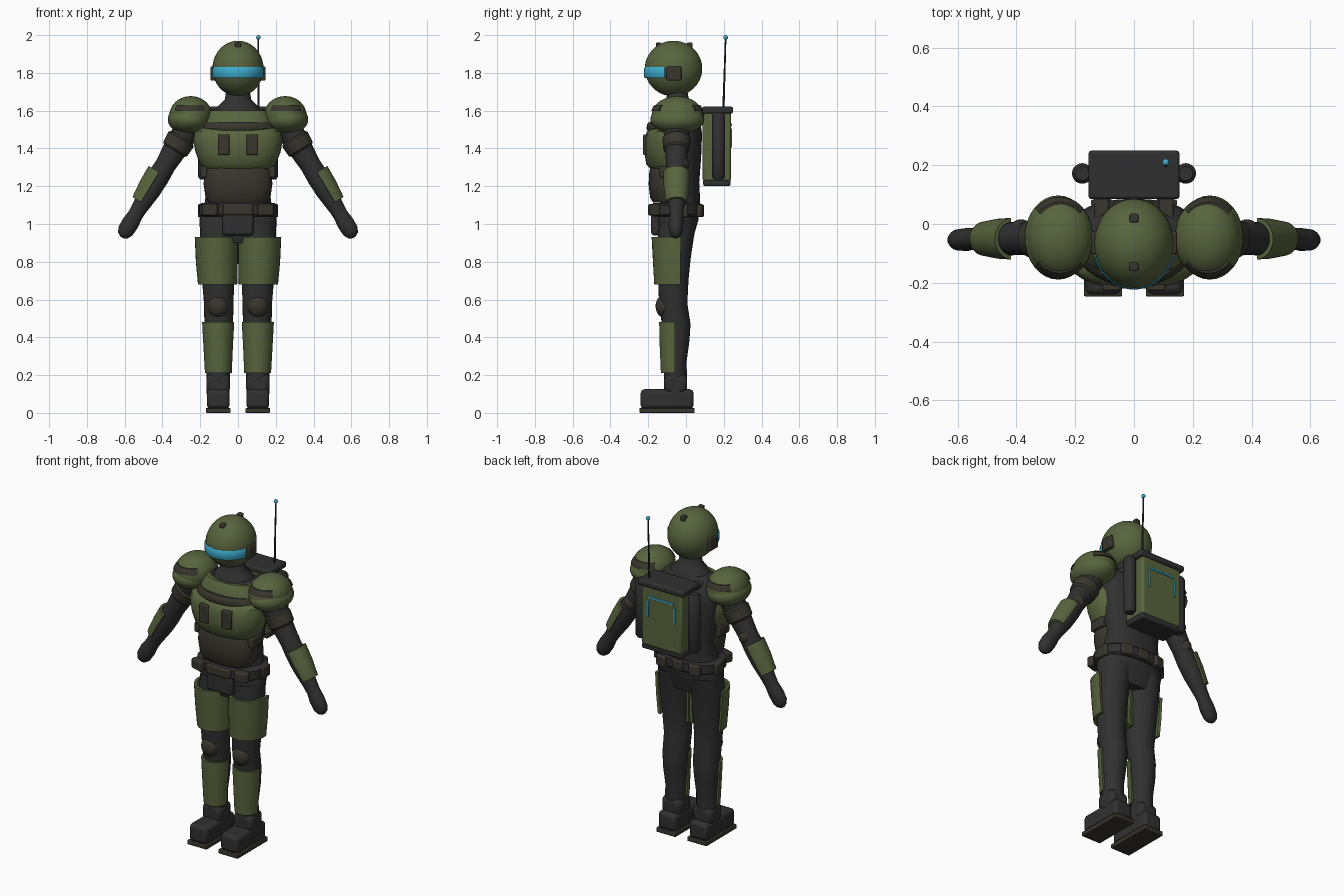
import bpy, bmesh, math
from mathutils import Matrix, Vector


def material(name, rgb):
    m = bpy.data.materials.new(name)
    m.diffuse_color = (*rgb, 1)
    return m


GREEN = material("olive_green", (0.098, 0.130, 0.048))
BLACK = material("suit_black", (0.030, 0.030, 0.031))
BROWN = material("dark_trim", (0.040, 0.037, 0.026))
CYAN = material("glow_cyan", (0.045, 0.42, 0.62))


def finish(name, bm, mat, matrix=None, bevel=0):
    bmesh.ops.recalc_face_normals(bm, faces=bm.faces)
    me = bpy.data.meshes.new(name)
    bm.to_mesh(me)
    bm.free()
    me.materials.append(mat)
    ob = bpy.data.objects.new(name, me)
    bpy.context.collection.objects.link(ob)
    if matrix:
        ob.matrix_world = matrix
    if bevel:
        mod = ob.modifiers.new("bevel", "BEVEL")
        mod.width, mod.segments = bevel, 2
    bpy.context.view_layer.objects.active = ob
    ob.select_set(True)
    bpy.ops.object.shade_smooth_by_angle(angle=math.radians(40))
    ob.select_set(False)
    return ob


def skin(name, rings, mat, matrix=None):
    """Bridge closed rings of points and cap both ends."""
    bm = bmesh.new()
    vs = [[bm.verts.new(p) for p in r] for r in rings]
    n = len(vs[0])
    for a, b in zip(vs, vs[1:]):
        for i in range(n):
            bm.faces.new((a[i], a[(i + 1) % n], b[(i + 1) % n], b[i]))
    bm.faces.new(vs[0])
    bm.faces.new(vs[-1])
    return finish(name, bm, mat, matrix)


def oval(z, cx, cy, rx, ry, a, k=1.0):
    c, s = math.cos(a), math.sin(a)
    return (cx + rx * math.copysign(abs(c) ** k, c), cy + ry * math.copysign(abs(s) ** k, s), z)


def loft(name, secs, mat, matrix=None, k=1.0, n=32):
    """Sections are (z, cx, cy, rx, ry); k below 1 squares the oval."""
    return skin(name, [[oval(*s, 2 * math.pi * i / n, k) for i in range(n)] for s in secs], mat, matrix)


def shell(name, secs, mid, half, thick, mat, matrix=None, n=20):
    """Curved plate covering the arc mid +- half (degrees)."""
    arc = [math.radians(mid - half + 2 * half * i / n) for i in range(n + 1)]
    rings = []
    for z, cx, cy, rx, ry in secs:
        rings.append([oval(z, cx, cy, rx, ry, a) for a in arc]
                     + [oval(z, cx, cy, rx - thick, ry - thick, a) for a in reversed(arc)])
    return skin(name, rings, mat, matrix)


def ball(name, loc, r, mat, u=32, v=20):
    bm = bmesh.new()
    bmesh.ops.create_uvsphere(bm, u_segments=u, v_segments=v, radius=1)
    bmesh.ops.scale(bm, vec=r, verts=bm.verts)
    return finish(name, bm, mat, Matrix.Translation(loc))


def box(name, loc, size, mat, bevel=0.008, rot=0):
    bm = bmesh.new()
    bmesh.ops.create_cube(bm, size=1)
    bmesh.ops.scale(bm, vec=size, verts=bm.verts)
    return finish(name, bm, mat, Matrix.Translation(loc) @ Matrix.Rotation(rot, 4, "Z"), bevel)


# Helmet, visor and studs
ball("helmet", (0, -0.066, 1.823), (0.135, 0.152, 0.147), GREEN, 40, 24)
shell("visor", [(1.772, 0, -0.065, 0.136, 0.152), (1.78, 0, -0.065, 0.141, 0.158),
                (1.822, 0, -0.065, 0.141, 0.158), (1.83, 0, -0.065, 0.137, 0.153)],
      -90, 72, 0.012, CYAN)
for y in (-0.145, 0.02):
    box("helmet_stud", (0, y, 1.945), (0.03, 0.03, 0.03), BROWN, 0.005)

# Neck and suit body
loft("neck", [(1.50, 0, -0.04, 0.17, 0.11), (1.58, 0, -0.04, 0.14, 0.10), (1.63, 0, -0.04, 0.10, 0.085),
              (1.66, 0, -0.045, 0.07, 0.06), (1.72, 0, -0.045, 0.06, 0.05)], BLACK)
loft("suit_torso", [(0.90, 0, -0.05, 0.12, 0.08), (0.95, 0, -0.05, 0.20, 0.095), (1.02, 0, -0.045, 0.205, 0.11),
                    (1.12, 0, -0.03, 0.175, 0.105), (1.22, 0, -0.02, 0.165, 0.09), (1.35, 0, -0.02, 0.19, 0.1),
                    (1.48, 0, -0.02, 0.21, 0.105), (1.57, 0, -0.03, 0.19, 0.1), (1.61, 0, -0.04, 0.13, 0.08)],
     BLACK, k=0.85)
loft("abdomen", [(1.115, 0, -0.09, 0.155, 0.085), (1.14, 0, -0.09, 0.172, 0.10), (1.21, 0, -0.09, 0.182, 0.108),
                 (1.28, 0, -0.09, 0.178, 0.104), (1.31, 0, -0.09, 0.165, 0.095)], BROWN, k=0.8)

# Chest armour
loft("chest_plate", [(1.295, 0, -0.085, 0.18, 0.105), (1.315, 0, -0.085, 0.20, 0.125),
                     (1.38, 0, -0.085, 0.225, 0.136), (1.45, 0, -0.085, 0.238, 0.136),
                     (1.49, 0, -0.085, 0.23, 0.122), (1.51, 0, -0.08, 0.20, 0.10)], GREEN, k=0.85)
loft("upper_chest", [(1.50, 0, -0.07, 0.19, 0.115), (1.55, 0, -0.07, 0.175, 0.108),
                     (1.60, 0, -0.06, 0.155, 0.085)], GREEN, k=0.85)
shell("chest_band", [(1.495, 0, -0.07, 0.20, 0.135), (1.505, 0, -0.07, 0.205, 0.14),
                     (1.53, 0, -0.07, 0.195, 0.135), (1.54, 0, -0.07, 0.185, 0.125)], -90, 65, 0.03, BROWN)

# Belt and crotch guard
loft("belt", [(1.04, 0, -0.05, 0.195, 0.125), (1.05, 0, -0.05, 0.207, 0.135),
              (1.10, 0, -0.05, 0.207, 0.135), (1.11, 0, -0.05, 0.195, 0.125)], BLACK, k=0.8)
box("crotch_guard", (0, -0.155, 1.0), (0.165, 0.06, 0.12), BLACK, 0.015)
box("belt_buckle", (0, -0.18, 1.075), (0.16, 0.035, 0.055), BROWN)
box("back_belt_pouch", (0, 0.075, 1.075), (0.07, 0.035, 0.06), BROWN)

# Backpack
box("pack_body", (0, 0.163, 1.41), (0.27, 0.15, 0.37), GREEN, 0.012)
box("pack_cap", (0, 0.167, 1.603), (0.31, 0.165, 0.036), BLACK, 0.01)
box("pack_base", (0, 0.163, 1.218), (0.27, 0.145, 0.036), BLACK, 0.01)
box("pack_light_top", (0, 0.24, 1.525), (0.17, 0.008, 0.012), CYAN, 0.002)
loft("antenna_rod", [(1.61, 0.108, 0.198, 0.006, 0.006), (1.985, 0.108, 0.21, 0.004, 0.004)], BLACK, n=8)
ball("antenna_tip", (0.108, 0.21, 1.988), (0.012, 0.012, 0.012), CYAN, 12, 8)

LEAN = math.atan2(0.345, 0.57)
for s in (1, -1):
    out = 0 if s == 1 else 180
    box("ear_cup", (s * 0.132, -0.064, 1.797), (0.028, 0.078, 0.074), BROWN, 0.006)
    box("chest_pouch", (s * 0.076, -0.212, 1.42), (0.062, 0.03, 0.11), BROWN, 0.007)
    box("side_strap", (s * 0.178, -0.09, 1.275), (0.04, 0.10, 0.06), BROWN)
    box("shoulder_strap", (s * 0.11, 0.04, 1.58), (0.05, 0.12, 0.03), BROWN)
    box("front_belt_pouch", (s * 0.145, -0.17, 1.075), (0.08, 0.045, 0.06), BROWN, 0.008, s * 0.3)
    box("side_belt_pouch", (s * 0.195, -0.03, 1.07), (0.035, 0.08, 0.07), BROWN)
    box("back_belt_pouch", (s * 0.11, 0.07, 1.07), (0.07, 0.04, 0.065), BROWN, 0.008, -s * 0.25)
    box("pack_light_side", (s * 0.09, 0.24, 1.455), (0.012, 0.008, 0.10), CYAN, 0.002)
    loft("pack_canister", [(1.235, s * 0.176, 0.172, 0.024, 0.024), (1.25, s * 0.176, 0.172, 0.035, 0.035),
                           (1.575, s * 0.176, 0.172, 0.035, 0.035), (1.59, s * 0.176, 0.172, 0.024, 0.024)],
         BLACK, n=20)

    # Shoulder pads with front and back stripes
    ball("shoulder_dome", (s * 0.25, -0.046, 1.575), (0.113, 0.136, 0.102), GREEN)
    ball("shoulder_skirt", (s * 0.258, -0.046, 1.553), (0.114, 0.143, 0.078), GREEN)
    for mid in (-90, 90):
        secs = []
        for z in (1.597, 1.608, 1.619, 1.63):
            f = math.sqrt(1 - ((z - 1.575) / 0.102) ** 2)
            secs.append((z, s * 0.253, -0.046, 0.113 * f + 0.006, 0.136 * f + 0.006))
        shell("shoulder_stripe", secs, mid, 45, 0.02, BROWN)

    # Arm, built downwards along its own axis
    M = Matrix.Translation((s * 0.27, -0.05, 1.5)) @ Matrix.Rotation(-s * LEAN, 4, "Y")
    loft("arm", [(-t, 0, y, a, b) for t, y, a, b in (
        (0, 0, 0.07, 0.07), (0.13, 0, 0.063, 0.06), (0.22, 0, 0.055, 0.055), (0.30, 0, 0.058, 0.057),
        (0.38, 0, 0.055, 0.053), (0.49, 0, 0.042, 0.038), (0.53, 0, 0.040, 0.036), (0.58, -0.003, 0.046, 0.039),
        (0.63, -0.004, 0.043, 0.036), (0.655, -0.004, 0.030, 0.025), (0.667, -0.004, 0.01, 0.01))], BLACK, M)
    loft("arm_band", [(-0.05, 0, 0, 0.068, 0.066), (-0.06, 0, 0, 0.078, 0.075),
                      (-0.12, 0, 0, 0.074, 0.07), (-0.13, 0, 0, 0.064, 0.06)], BROWN, M)
    shell("forearm_guard", [(-0.27, s * 0.004, 0, 0.07, 0.071), (-0.36, s * 0.004, 0, 0.068, 0.068),
                            (-0.455, s * 0.004, 0, 0.058, 0.058)], out, 85, 0.014, GREEN, M)
    ball("elbow_pad", M @ Vector((0, 0.03, -0.22)), (0.038, 0.036, 0.042), BROWN, 20, 12)

    # Leg and its plates
    x = s * 0.105
    loft("leg", [(z, s * c, y, a, b) for z, c, y, a, b in (
        (1.0, 0.1, -0.045, 0.098, 0.10), (0.92, 0.105, -0.055, 0.097, 0.095), (0.82, 0.107, -0.063, 0.092, 0.088),
        (0.70, 0.105, -0.067, 0.085, 0.08), (0.58, 0.102, -0.068, 0.078, 0.075), (0.47, 0.102, -0.052, 0.076, 0.076),
        (0.38, 0.104, -0.052, 0.072, 0.07), (0.27, 0.104, -0.057, 0.062, 0.06), (0.10, 0.106, -0.055, 0.062, 0.062))],
         BLACK)
    shell("thigh_guard", [(0.68, s * 0.108, -0.05, 0.104, 0.118), (0.80, s * 0.112, -0.05, 0.111, 0.125),
                          (0.93, s * 0.115, -0.05, 0.114, 0.132)], -90, 100, 0.016, GREEN)
    ball("knee_pad", (x, -0.11, 0.565), (0.056, 0.051, 0.063), BROWN, 24, 16)
    shell("shin_guard", [(0.21, s * 0.104, -0.055, 0.071, 0.078), (0.35, x, -0.055, 0.078, 0.084),
                         (0.48, x, -0.055, 0.085, 0.087)], -90, 88, 0.014, GREEN)

    # Boot
    box("boot_foot", (x, -0.10, 0.073), (0.12, 0.28, 0.105), BLACK, 0.02)
    box("boot_sole", (x, -0.10, 0.013), (0.13, 0.292, 0.026), BROWN, 0.004)
    box("boot_shaft", (x, -0.055, 0.155), (0.126, 0.122, 0.10), BLACK, 0.025)
